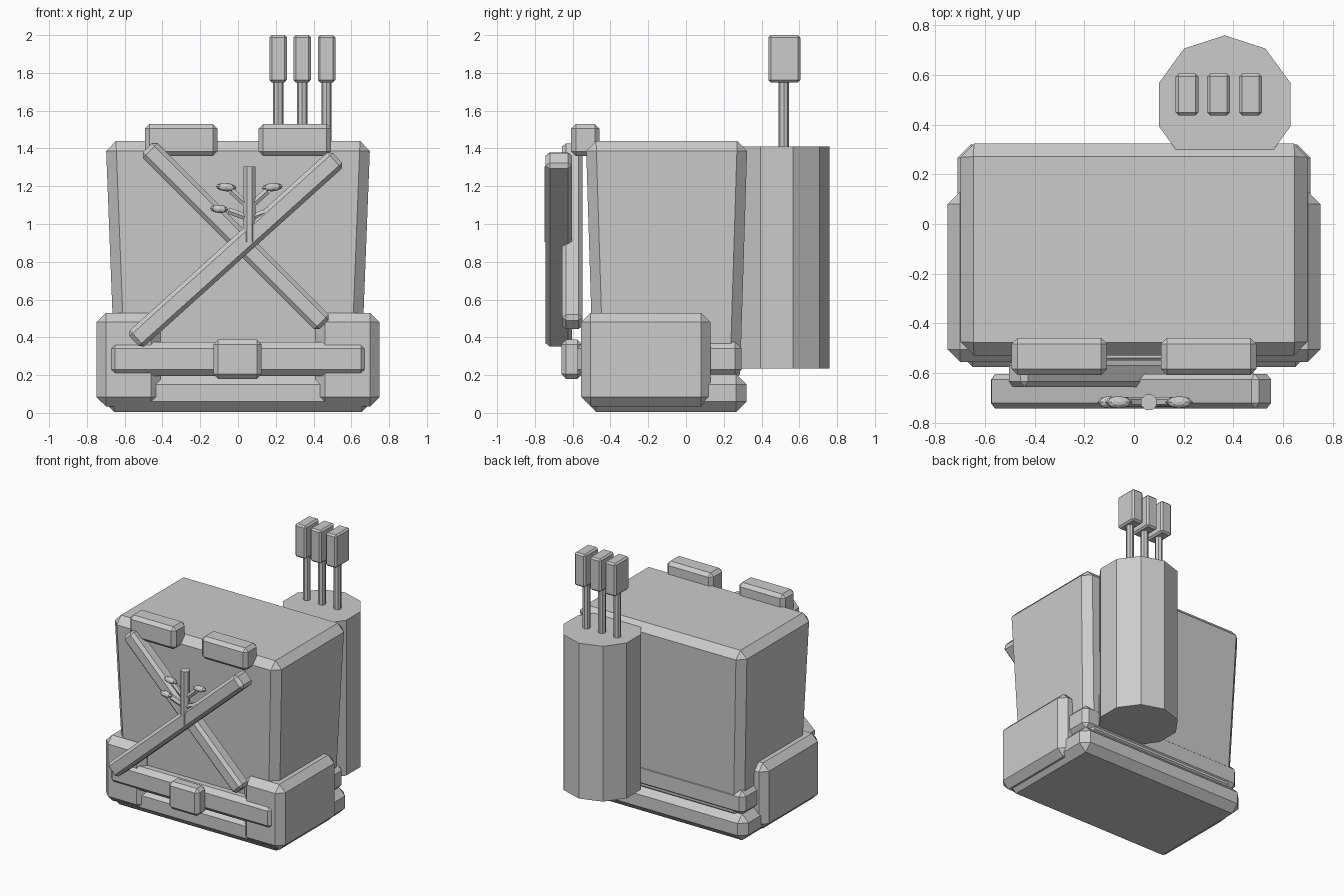
import bpy
import bmesh
import math
from mathutils import Matrix, Vector

cube = bpy.data.objects.get("Cube")
if cube:
    bpy.data.objects.remove(cube, do_unlink=True)

grey = bpy.data.materials.new("plain_grey")
grey.use_nodes = True
grey.diffuse_color = (0.6, 0.6, 0.6, 1)
grey.node_tree.nodes["Principled BSDF"].inputs["Base Color"].default_value = (0.6, 0.6, 0.6, 1)


def finish(name, bm, matrix=Matrix()):
    bmesh.ops.recalc_face_normals(bm, faces=bm.faces[:])
    mesh = bpy.data.meshes.new(name)
    bm.to_mesh(mesh)
    bm.free()
    mesh.materials.append(grey)
    obj = bpy.data.objects.new(name, mesh)
    obj.matrix_world = matrix
    bpy.context.collection.objects.link(obj)
    return obj


def chamfer(bm, width):
    bmesh.ops.bevel(bm, geom=bm.edges[:], offset=width, offset_type='OFFSET',
                    segments=1, profile=0.5, affect='EDGES')


def box(name, xs, ys, zs, bevel, taper=(0, 0), matrix=Matrix()):
    """Chamfered box from its extents; taper pulls the bottom sides inward."""
    bm = bmesh.new()
    bmesh.ops.create_cube(bm, size=2)
    for v in bm.verts:
        low = v.co.z < 0
        sx, sy = v.co.x, v.co.y
        v.co = [(r[0] + r[1]) / 2 + s * (r[1] - r[0]) / 2
                for r, s in zip((xs, ys, zs), v.co)]
        if low:
            v.co.x -= sx * taper[0]
            v.co.y -= sy * taper[1]
    chamfer(bm, bevel)
    return finish(name, bm, matrix)


def rod(name, start, end, radius, sides, tip=None, turn=0.0):
    """Prism between two points, optionally narrowing to a tip radius."""
    a, b = Vector(start), Vector(end)
    bm = bmesh.new()
    bmesh.ops.create_cone(bm, cap_ends=True, segments=sides, radius1=radius,
                          radius2=radius if tip is None else tip,
                          depth=(b - a).length,
                          matrix=Matrix.Rotation(turn, 4, 'Z'))
    rot = Vector((0, 0, 1)).rotation_difference(b - a).to_matrix().to_4x4()
    return finish(name, bm, Matrix.Translation((a + b) / 2) @ rot)


# Torso, base and belt
box("torso", (-0.70, 0.70), (-0.53, 0.325), (0.15, 1.44), 0.054, (0.05, 0.04))
box("base", (-0.71, 0.71), (-0.53, 0.32), (0.005, 0.205), 0.054)
box("belt", (-0.685, 0.685), (-0.575, 0.295), (0.195, 0.375), 0.035)
box("buckle", (-0.13, 0.125), (-0.66, -0.55), (0.18, 0.388), 0.025)

# Side pouches and shoulder pads
for side, s in (("left", 1), ("right", -1)):
    box(side + "_pouch", sorted((s * 0.41, s * 0.75)), (-0.555, 0.13), (0.035, 0.53), 0.05)
    box(side + "_shoulder_pad", sorted((s * 0.108, s * 0.493)), (-0.608, -0.458), (1.36, 1.53), 0.025)


# Crossed chest straps
def strap(name, x, y, z, length, width, depth, angle):
    place = Matrix.Translation((x, y, z)) @ Matrix.Rotation(-math.radians(angle), 4, 'Y')
    box(name, (-length / 2, length / 2), (-depth / 2, depth / 2),
        (-width / 2, width / 2), 0.022, matrix=place)


strap("outer_strap", -0.012, -0.673, 0.865, 1.45, 0.115, 0.14, 42)
strap("inner_strap", -0.012, -0.602, 0.935, 1.325, 0.11, 0.108, -45)

# Sprig ornament on the chest
FRONT = -0.717
rod("sprig_stem", (0.06, FRONT, 0.905), (0.06, FRONT, 1.305), 0.034, 8, turn=math.pi / 8)


def leaf(name, x, z, length, angle):
    bm = bmesh.new()
    bmesh.ops.create_uvsphere(bm, u_segments=8, v_segments=6, radius=1)
    place = (Matrix.Translation((x, FRONT, z)) @ Matrix.Rotation(math.radians(angle), 4, 'Y')
             @ Matrix.Diagonal((length / 2, 0.025, 0.022, 1)))
    bmesh.ops.transform(bm, matrix=place, verts=bm.verts[:])
    finish(name, bm)


for side, s in (("left", 1), ("right", -1)):
    rod(side + "_upper_twig", (0.06, FRONT, 1.09), (0.06 + s * 0.095, FRONT, 1.175), 0.02, 6)
    leaf(side + "_upper_leaf", 0.06 + s * 0.122, 1.195, 0.11, -s * 5)
    rod(side + "_lower_twig", (0.06, FRONT, 1.03), (0.06 + s * 0.11, FRONT, 1.07), 0.02, 6)
leaf("right_lower_leaf", -0.1, 1.08, 0.095, 5)
leaf("left_lower_leaf", 0.165, 1.068, 0.08, -12)

# Quiver on the back with three arrows
rod("quiver", (0.365, 0.48, 0.235), (0.365, 0.48, 1.41), 0.279, 10)
for i, x in enumerate((0.213, 0.34, 0.469), 1):
    rod(f"arrow_shaft_{i}", (x, 0.518, 1.35), (x, 0.518, 1.78), 0.027, 8)
    box(f"arrow_fletching_{i}", (x - 0.046, x + 0.046), (0.437, 0.605), (1.75, 2.0), 0.012)
